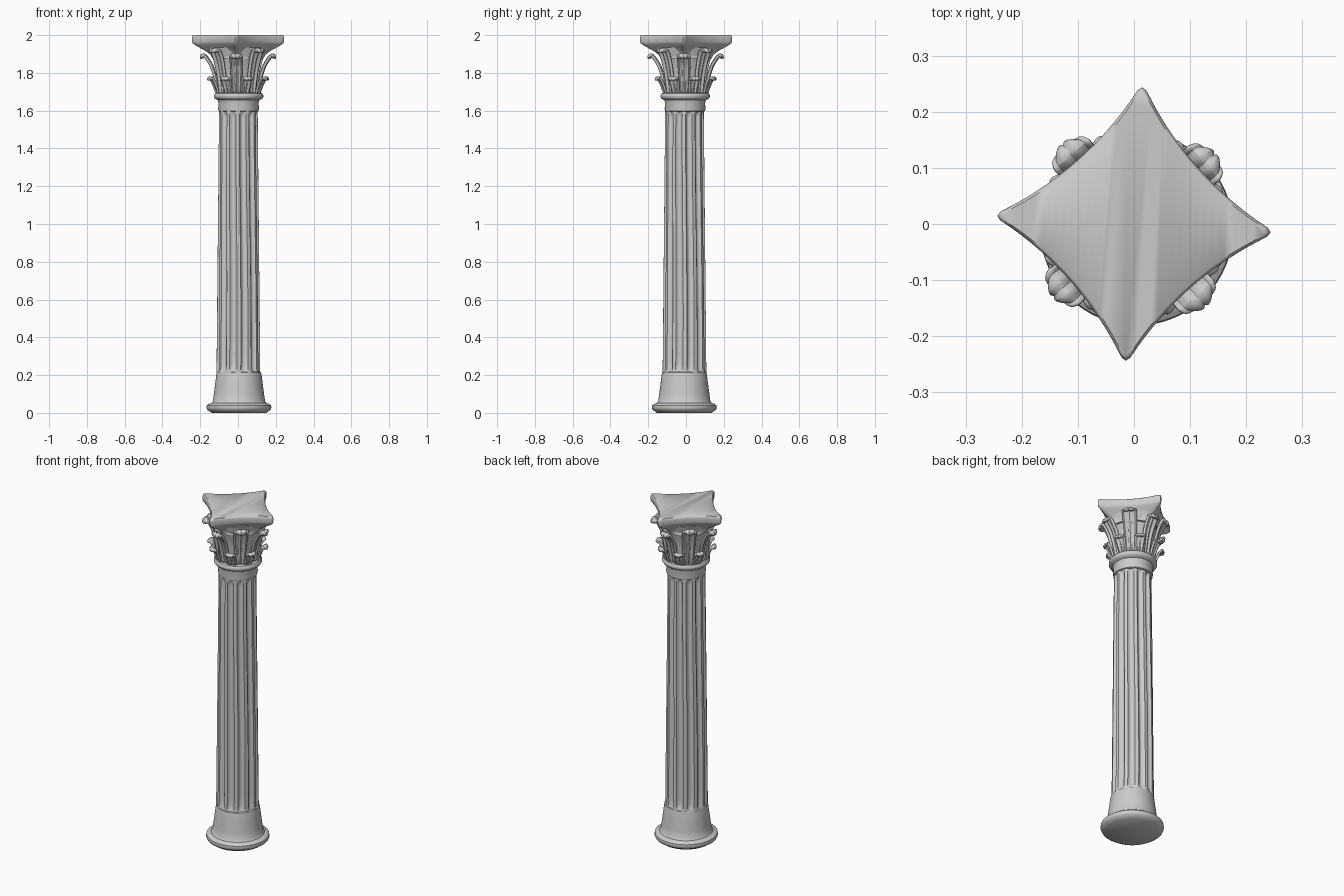
import bpy, bmesh, math
from math import sin, cos, pi, radians

if "Cube" in bpy.data.objects:
    bpy.data.objects.remove(bpy.data.objects["Cube"])

TURN = radians(-3.5)          # slight twist of the capital


def lerp_profile(profile, t):
    """Sample a list of points evenly spaced over t in 0..1."""
    f = min(max(t, 0), 1) * (len(profile) - 1)
    i = min(int(f), len(profile) - 2)
    return [a + (b - a) * (f - i) for a, b in zip(profile[i], profile[i + 1])]


def finish(name, bm, loc=(0, 0, 0), angle=40):
    bmesh.ops.recalc_face_normals(bm, faces=bm.faces)
    mesh = bpy.data.meshes.new(name)
    bm.to_mesh(mesh)
    bm.free()
    ob = bpy.data.objects.new(name, mesh)
    bpy.context.collection.objects.link(ob)
    ob.location = loc
    bpy.ops.object.select_all(action='DESELECT')
    ob.select_set(True)
    bpy.context.view_layer.objects.active = ob
    bpy.ops.object.shade_smooth_by_angle(angle=radians(angle))
    return ob


def loft(name, rings, loc=(0, 0, 0), angle=40):
    """Skin a stack of closed rings and cap both ends."""
    bm = bmesh.new()
    rows = [[bm.verts.new(p) for p in ring] for ring in rings]
    n = len(rows[0])
    for a, b in zip(rows, rows[1:]):
        for i in range(n):
            j = (i + 1) % n
            bm.faces.new((a[i], a[j], b[j], b[i]))
    bm.faces.new(rows[0])
    bm.faces.new(rows[-1])
    return finish(name, bm, loc, angle)


def circle(r, z, n=64):
    return [(r * cos(2 * pi * i / n), r * sin(2 * pi * i / n), z) for i in range(n)]


def turned(name, profile, loc):
    return loft(name, [circle(r, z) for r, z in profile], loc)


# Base: rounded foot and tapering drum
turned("base", [(0.145, 0), (0.155, 0.008), (0.167, 0.015), (0.172, 0.027),
                (0.170, 0.040), (0.160, 0.048), (0.145, 0.052), (0.138, 0.062),
                (0.133, 0.10), (0.125, 0.16), (0.120, 0.20), (0.117, 0.213),
                (0.108, 0.218)], (0.005, -0.009, 0))

# Fluted shaft: scalloped section that fades to round at each end
FLUTES, STEPS = 12, 12


def shaft_ring(z):
    t = (z - 0.19) / 1.43
    r = 0.116 - 0.014 * t
    depth = 0.015 * min(1, max(0, (z - 0.205) / 0.04), max(0, (1.605 - z) / 0.03))
    ring = []
    for i in range(FLUTES * STEPS):
        a = 2 * pi * i / (FLUTES * STEPS)
        u = (i % STEPS) / STEPS
        groove = max(0, sin(pi * (u - 0.18) / 0.64)) ** 0.6 if 0.18 < u < 0.82 else 0
        a += 0.03 * sin(3.2 * z)
        rr = r - depth * groove
        ring.append((rr * cos(a), rr * sin(a), z))
    return ring


shaft_z = [0.19, 0.205, 0.22, 0.235, 0.25] + [0.3 + 0.07 * i for i in range(19)] + [1.575, 1.59, 1.605, 1.62]
loft("fluted_shaft", [shaft_ring(z) for z in shaft_z], (0.002, -0.008, 0), 35)

# Necking band and rounded collar
turned("neck_collar", [(0.098, 1.594), (0.106, 1.598), (0.108, 1.61), (0.106, 1.64),
                       (0.110, 1.656), (0.124, 1.662), (0.131, 1.672), (0.131, 1.683),
                       (0.124, 1.692), (0.105, 1.696)], (0.003, -0.005, 0))

# Flaring bell behind the leaves
turned("capital_bell", [(0.098, 1.68), (0.100, 1.74), (0.107, 1.80), (0.120, 1.86),
                        (0.138, 1.91), (0.145, 1.935)], (0, -0.002, 0))


# Leaves: cupped blades that rise and curl outward
def leaf(name, angle, path, half_width, rim, thickness):
    bm = bmesh.new()
    rows, cols = 14, 8
    grid = []
    for i in range(rows + 1):
        t = i / rows
        r, z = lerp_profile(path, t)
        r0, z0 = lerp_profile(path, t - 0.06)
        r1, z1 = lerp_profile(path, t + 0.06)
        length = math.hypot(r1 - r0, z1 - z0)
        nr, nz = (z1 - z0) / length, -(r1 - r0) / length
        w = half_width * (0.6 + 0.4 * sin(pi * min(t / 0.8, 1) * 0.5))
        if t > 0.7:
            w *= max(0.3, math.sqrt(max(0, 1 - ((t - 0.7) / 0.31) ** 2)))
        row = []
        for j in range(cols + 1):
            u = 2 * j / cols - 1
            relief = rim * (0.9 * math.exp(-((abs(u) - 0.75) / 0.25) ** 2)
                            + 0.6 * math.exp(-(u / 0.18) ** 2) - 0.4)
            rr, zz = r + nr * relief, z + nz * relief
            side = w * u
            rr -= side * side / (2 * max(r, 0.05))
            row.append(bm.verts.new((rr * cos(angle) - side * sin(angle),
                                     rr * sin(angle) + side * cos(angle), zz)))
        grid.append(row)
    for a, b in zip(grid, grid[1:]):
        for j in range(cols):
            bm.faces.new((a[j], a[j + 1], b[j + 1], b[j]))
    ob = finish(name, bm, (0, -0.002, 0), 60)
    solid = ob.modifiers.new("thickness", 'SOLIDIFY')
    solid.thickness = thickness
    solid.offset = 0
    sub = ob.modifiers.new("soften", 'SUBSURF')
    sub.levels = sub.render_levels = 1


corner_path = [(0.106, 1.69), (0.112, 1.74), (0.123, 1.79), (0.140, 1.84),
               (0.165, 1.88), (0.183, 1.897), (0.194, 1.888), (0.192, 1.875)]
side_path = [(0.106, 1.69), (0.112, 1.75), (0.122, 1.81), (0.137, 1.865),
             (0.155, 1.91), (0.170, 1.926), (0.184, 1.920), (0.187, 1.905)]
lower_path = [(0.112, 1.69), (0.121, 1.715), (0.130, 1.74), (0.141, 1.762),
              (0.155, 1.776), (0.163, 1.770), (0.162, 1.76)]
for k in range(8):
    a = TURN + k * pi / 4
    if k % 2:
        leaf(f"side_leaf_{k}", a, side_path, 0.042, 0.018, 0.012)
    else:
        leaf(f"corner_leaf_{k}", a, corner_path, 0.036, 0.016, 0.014)
    leaf(f"lower_leaf_{k}", a + pi / 8, lower_path, 0.032, 0.012, 0.012)


# Abacus: concave-sided slab, corners on the axes, narrowing into the bell
def abacus_ring(z, scale, roundness):
    ring = []
    for k in range(4):
        a = TURN + k * pi / 2
        pts = [(0.244, 0.0)]
        for i in range(17):
            s = 0.045 + 0.91 * i / 16
            dent = 0.027 * (1 - (2 * s - 1) ** 2) * 0.7071
            pts.append((0.253 * (1 - s) - dent, 0.253 * s - dent))
        for x, y in pts:
            r, th = math.hypot(x, y), math.atan2(y, x) + a
            r = scale * r * (1 - roundness) + 0.135 * roundness
            ring.append((r * cos(th), r * sin(th), z))
    return ring


loft("abacus", [abacus_ring(z, s, m) for z, s, m in [
    (1.875, 0.6, 1.0), (1.895, 0.68, 0.7), (1.915, 0.76, 0.3), (1.935, 0.87, 0.08),
    (1.948, 0.94, 0), (1.957, 0.985, 0), (1.964, 1.0, 0), (1.988, 1.0, 0),
    (1.996, 0.988, 0), (2.0, 0.965, 0)]], (0, 0, 0), 50)
